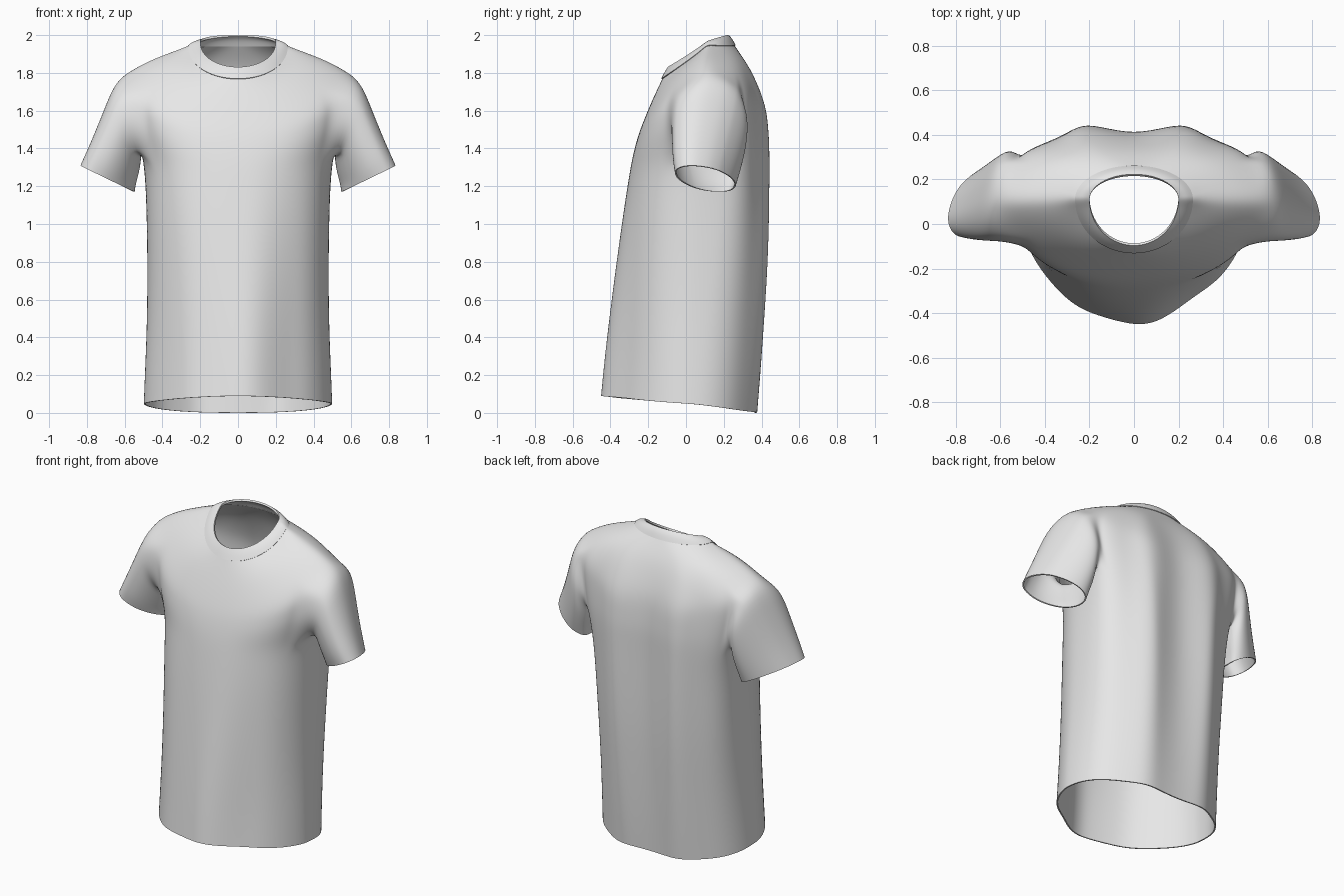
import bpy, bmesh
from math import sin, cos, pi, atan2, exp, radians
from mathutils import Vector

cube = bpy.data.objects.get("Cube")
if cube:
    bpy.data.objects.remove(cube)

COLUMNS = 48
HALF_ARMHOLE = 4

# One light grey cloth
cloth = bpy.data.materials.new("light_grey_cloth")
cloth.use_nodes = True
grey = (0.8, 0.8, 0.8, 1)
cloth.diffuse_color = grey
cloth.node_tree.nodes["Principled BSDF"].inputs["Base Color"].default_value = grey

# Rings from collar seam to hem: half width, side (z, y), front (z, y), back (z, y)
BODY = [
    (.26, (1.945, .11), (1.77, -.125), (1.945, .258)),
    (.36, (1.912, .11), (1.69, -.163), (1.86, .315)),
    (.47, (1.873, .11), (1.6, -.203), (1.77, .35)),
    (.57, (1.822, .11), (1.5, -.243), (1.66, .378)),
    (.567, (1.7, .11), (1.44, -.262), (1.58, .388)),
    (.552, (1.59, .11), (1.39, -.275), (1.5, .395)),
    (.53, (1.48, .12), (1.34, -.286), (1.42, .4)),
    (.507, (1.37, .13), (1.28, -.297), (1.33, .4)),
    (.492, (1.25, .11), (1.19, -.311), (1.22, .4)),
    (.485, (1.08, .08), (1.04, -.333), (1.06, .4)),
    (.48, (.8, .05), (.8, -.365), (.78, .4)),
    (.482, (.5, .02), (.52, -.4), (.48, .39)),
    (.492, (.25, 0), (.28, -.427), (.22, .38)),
    (.5, (.05, 0), (.09, -.445), (0, .368)),
]
ARM_TOP, ARM_BOTTOM = 3, 7

COLLAR = [
    (.2, (1.965, .11), (1.83, -.095), (2, .222)),
    (.235, (1.965, .11), (1.803, -.112), (1.982, .243)),
    (.264, (1.945, .11), (1.768, -.13), (1.944, .261)),
]

# Sleeve rings from shoulder to cuff: centre, upward radius, backward radius
SLEEVE = [
    ((.58, .128, 1.56), (.065, 0, .2), (-.025, .21, 0)),
    ((.608, .124, 1.468), (.088, -.02, .168), (-.03, .205, 0)),
    ((.64, .115, 1.375), (.108, -.035, .13), (-.03, .19, 0)),
    ((.668, .108, 1.302), (.125, -.045, .098), (-.03, .175, 0)),
    ((.69, .103, 1.24), (.144, -.05, .07), (-.025, .158, -.01)),
]


def bump(x, centre, width):
    return exp(-((x - centre) / width) ** 2)


def clamp(t):
    return max(0, min(1, t))


def ring_points(row):
    """Closed superellipse ring with separate side, front and back heights."""
    width, (side_z, side_y), front, back = row
    at_neck = width < .3
    points = []
    for j in range(COLUMNS):
        angle = 2 * pi * j / COLUMNS
        c, s = cos(angle), sin(angle)
        is_back = s > 0
        if at_neck:
            power = 1
        elif is_back:
            power = 2 / (2.4 + clamp(side_z / 1.4))
        else:
            power = 2 / (1.7 + .6 * clamp((side_z - .3) / 1.0))
        x = width * abs(c) ** power * (1 if c > 0 else -1)
        reach = abs(s) ** power
        end_z, end_y = back if is_back else front
        y = side_y + (end_y - side_y) * reach
        z = side_z + (end_z - side_z) * reach ** (.9 if at_neck else 1.25)
        # Draped folds: two ridges behind, soft uneven ones in front
        if is_back:
            drape = clamp((1.9 - z) / .3) * (.5 + .5 * clamp(z))
            y += .055 * drape * reach * bump(abs(x), .21, .1)
        else:
            drape = clamp((1.4 - z) / 1.1) * reach
            y += drape * (.025 * bump(x, .28, .09) - .02 * bump(x, -.28, .1)
                          - .012 * bump(x, .08, .08))
        points.append(Vector((x, y, z)))
    return points


def bridge(bm, upper, lower):
    n = len(upper)
    for j in range(n):
        k = (j + 1) % n
        bm.faces.new((upper[j], lower[j], lower[k], upper[k]))


def add_ring(bm, points):
    return [bm.verts.new(p) for p in points]


def finish(bm, name, thickness, offset):
    """Orient outward, smooth, and give the cloth a thickness."""
    bmesh.ops.recalc_face_normals(bm, faces=bm.faces)
    bm.normal_update()
    middle = Vector((0, .08, 0))
    facing = sum((f.calc_center_median() - middle).to_2d().dot(f.normal.to_2d())
                 for f in bm.faces)
    if facing < 0:
        bmesh.ops.reverse_faces(bm, faces=bm.faces)
    mesh = bpy.data.meshes.new(name)
    bm.to_mesh(mesh)
    bm.free()
    mesh.materials.append(cloth)
    obj = bpy.data.objects.new(name, mesh)
    bpy.context.collection.objects.link(obj)
    subdivide = obj.modifiers.new("smooth_cloth", "SUBSURF")
    subdivide.levels = subdivide.render_levels = 2
    solid = obj.modifiers.new("cloth_thickness", "SOLIDIFY")
    solid.thickness = thickness
    solid.offset = offset
    bpy.ops.object.select_all(action="DESELECT")
    obj.select_set(True)
    bpy.context.view_layer.objects.active = obj
    for modifier in list(obj.modifiers):
        bpy.ops.object.modifier_apply(modifier=modifier.name)
    bpy.ops.object.shade_smooth_by_angle(angle=radians(45))


# Shirt body, leaving an armhole open on each side
bm = bmesh.new()
grid = [add_ring(bm, ring_points(row)) for row in BODY]


def in_armhole(i, j):
    from_side = (j + HALF_ARMHOLE) % (COLUMNS // 2)
    return ARM_TOP <= i < ARM_BOTTOM and from_side < 2 * HALF_ARMHOLE


for i in range(len(grid) - 1):
    for j in range(COLUMNS):
        if not in_armhole(i, j):
            k = (j + 1) % COLUMNS
            bm.faces.new((grid[i][j], grid[i + 1][j], grid[i + 1][k], grid[i][k]))

# Sleeves grown from the armhole edges
for side, first in ((1, 0), (-1, COLUMNS // 2)):
    left, right = first - HALF_ARMHOLE, first + HALF_ARMHOLE
    path = [(ARM_TOP, j) for j in range(left, right)]
    path += [(i, right) for i in range(ARM_TOP, ARM_BOTTOM)]
    path += [(ARM_BOTTOM, j) for j in range(right, left, -1)]
    path += [(i, left) for i in range(ARM_BOTTOM, ARM_TOP, -1)]
    loop = [grid[i][j % COLUMNS] for i, j in path]
    angles = [atan2(v.co.y - .115, v.co.z - 1.57) for v in loop]
    for centre, up, rear in SLEEVE:
        points = [Vector(centre) + Vector(up) * cos(a) + Vector(rear) * sin(a)
                  for a in angles]
        for p in points:
            p.x *= side
        new_loop = add_ring(bm, points)
        bridge(bm, loop, new_loop)
        loop = new_loop

finish(bm, "shirt_body_and_sleeves", .008, -1)

# Ribbed neck band
bm = bmesh.new()
rings = [add_ring(bm, ring_points(row)) for row in COLLAR]
for upper, lower in zip(rings, rings[1:]):
    bridge(bm, upper, lower)
finish(bm, "neck_band", .012, -.6)
